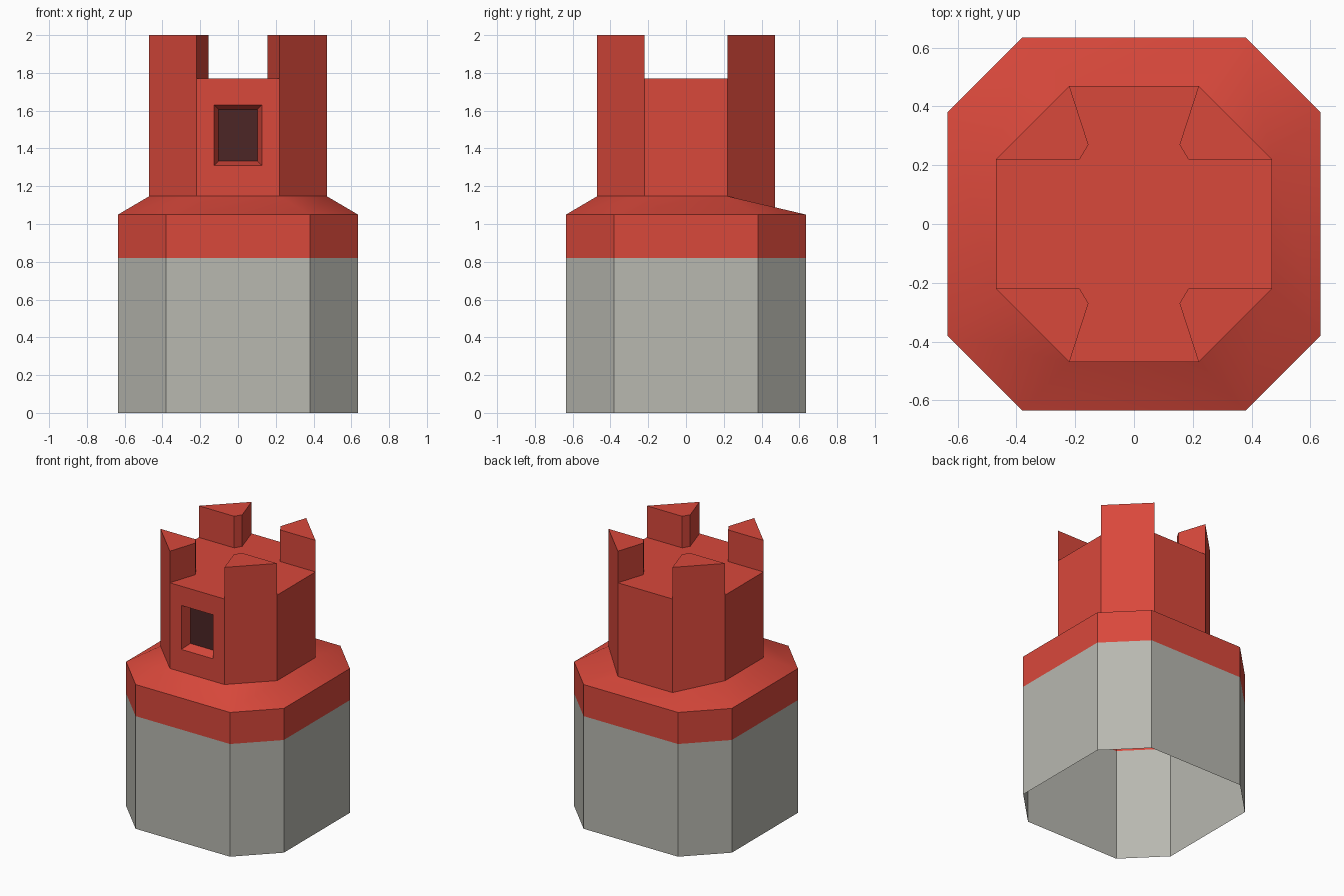
import bpy

if "Cube" in bpy.data.objects:
    bpy.data.objects.remove(bpy.data.objects["Cube"])

def material(name, rgb):
    m = bpy.data.materials.new(name)
    m.diffuse_color = (*rgb, 1)
    m.use_nodes = True
    m.node_tree.nodes["Principled BSDF"].inputs["Base Color"].default_value = m.diffuse_color
    return m

red = material("red", (0.694, 0.065, 0.044))
grey = material("stone grey", (0.479, 0.479, 0.434))
dark = material("dark window", (0.072, 0.0194, 0.0194))

def make(name, verts, faces, mats, smooth=False):
    me = bpy.data.meshes.new(name)
    me.from_pydata(verts, [], [f[0] for f in faces])
    for m in mats:
        me.materials.append(m)
    for p, f in zip(me.polygons, faces):
        p.material_index = f[1]
        p.use_smooth = smooth
    me.update()
    ob = bpy.data.objects.new(name, me)
    bpy.context.collection.objects.link(ob)
    return ob

def octagon(h, c):
    # square of half width h with cut corners, counter-clockwise from the front
    return [(-c, -h), (c, -h), (h, -c), (h, c), (c, h), (-c, h), (-h, c), (-h, -c)]

def band(a, b, n, mat=0, skip=()):
    # quads between the loops starting at vertex a (lower/outer) and b
    return [((a + i, a + (i + 1) % n, b + (i + 1) % n, b + i), mat)
            for i in range(n) if i not in skip]

OUT, TOW = octagon(0.635, 0.38), octagon(0.47, 0.22)
Z_BAND, Z_RIM, Z_NECK, Z_DECK, Z_TOP = 0.82, 1.05, 1.147, 1.77, 2.0

# open-bottomed base: grey walls with a red band on top
make("base_wall", [(x, y, z) for z in (0, Z_BAND, Z_RIM) for x, y in OUT],
     band(0, 8, 8, 0) + band(8, 16, 8, 1), [grey, red])

# sloping shoulder; its back slope starts further in and meets the tower lower
def neck_z(y):
    t = max(0, y - 0.22) / (0.635 - 0.22)
    return Z_NECK + t * (Z_RIM - Z_NECK)

neck = [(x, y, neck_z(y)) for x, y in TOW]
make("shoulder", [(x, y, Z_RIM) for x, y in OUT] + neck,
     band(0, 8, 8, skip=(3, 5)) +
     [((3, 4, 11), 0), ((11, 4, 12), 0), ((5, 6, 14), 0), ((5, 14, 13), 0)],
     [red], smooth=True)

# tower walls and deck, with a splayed window recess in the front wall
verts = neck + [(x, y, Z_DECK) for x, y in TOW]
faces = band(0, 8, 8, skip=(0,)) + [(tuple(range(8, 16)), 0)]
for hx, z0, z1, y in ((0.22, Z_NECK, Z_DECK, -0.47),
                      (0.127, 1.31, 1.63, -0.47),
                      (0.103, 1.333, 1.607, -0.40)):
    verts += [(-hx, y, z0), (hx, y, z0), (hx, y, z1), (-hx, y, z1)]
faces += band(16, 20, 4) + band(20, 24, 4) + [((24, 25, 26, 27), 1)]
make("tower", verts, faces, [red, dark])

# four corner battlements
profile = [(0.47, 0.22), (0.22, 0.47), (0.155, 0.27), (0.185, 0.22)]
for sx in (-1, 1):
    for sy in (-1, 1):
        pts = [(sx * x, sy * y) for x, y in profile]
        if sx * sy < 0:
            pts.reverse()
        make("battlement", [(x, y, z) for z in (Z_DECK, Z_TOP) for x, y in pts],
             band(0, 4, 4) + [((4, 5, 6, 7), 0)], [red])
